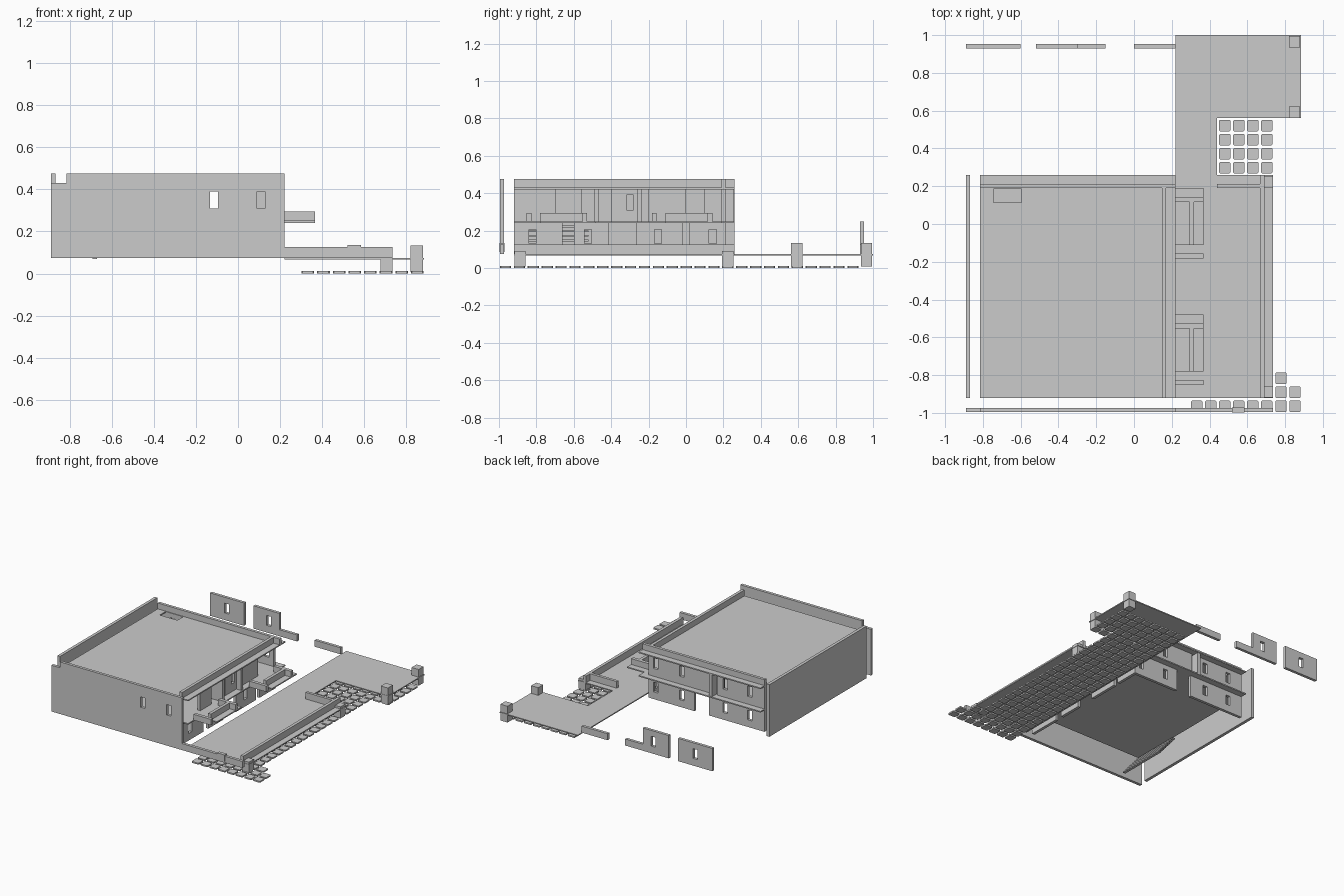
import bpy, bmesh
from mathutils import Vector

if "Cube" in bpy.data.objects:
    bpy.data.objects.remove(bpy.data.objects["Cube"])

concrete = bpy.data.materials.new("light_grey_concrete")
concrete.diffuse_color = (0.6, 0.6, 0.6, 1)
concrete.use_nodes = True
concrete.node_tree.nodes["Principled BSDF"].inputs["Base Color"].default_value = concrete.diffuse_color


def finish(bm, name):
    bmesh.ops.recalc_face_normals(bm, faces=bm.faces[:])
    me = bpy.data.meshes.new(name)
    bm.to_mesh(me)
    bm.free()
    me.materials.append(concrete)
    ob = bpy.data.objects.new(name, me)
    bpy.context.collection.objects.link(ob)
    return ob


def add_box(bm, x0, x1, y0, y1, z0, z1):
    vs = bmesh.ops.create_cube(bm, size=1)["verts"]
    for v in vs:
        v.co = Vector(((x0 + x1) / 2 + v.co.x * (x1 - x0),
                       (y0 + y1) / 2 + v.co.y * (y1 - y0),
                       (z0 + z1) / 2 + v.co.z * (z1 - z0)))


def box(name, *dims):
    bm = bmesh.new()
    add_box(bm, *dims)
    return finish(bm, name)


def rect(a0, a1, b0, b1):
    return [(a0, b0), (a1, b0), (a1, b1), (a0, b1)]


def panel(name, axis, start, depth, outline, holes=()):
    """Flat outline with holes, extruded along the named axis."""
    place = {"x": lambda a, b: (start, a, b),
             "y": lambda a, b: (a, start, b),
             "z": lambda a, b: (a, b, start)}[axis]
    push = {"x": (depth, 0, 0), "y": (0, depth, 0), "z": (0, 0, depth)}[axis]
    bm = bmesh.new()
    for loop in [outline, *holes]:
        vs = [bm.verts.new(place(a, b)) for a, b in loop]
        for i, v in enumerate(vs):
            bm.edges.new((v, vs[(i + 1) % len(vs)]))
    bmesh.ops.triangle_fill(bm, use_beauty=True, edges=bm.edges[:])
    geo = bmesh.ops.extrude_face_region(bm, geom=bm.faces[:])["geom"]
    moved = [g for g in geo if isinstance(g, bmesh.types.BMVert)]
    bmesh.ops.translate(bm, verts=moved, vec=push)
    return finish(bm, name)


LOW, UP = (0.13, 0.205), (0.31, 0.39)       # window heights per storey
Z0, RAIL, MID, ROOF, TOP = 0.075, 0.125, 0.25, 0.43, 0.475


def windows(centres, heights):
    return [rect(c - 0.019, c + 0.019, *heights) for c in centres]


# outer side walls
panel("front_wall", "y", -0.995, 0.022,
      [(-0.89, Z0), (0.735, Z0), (0.735, RAIL), (0.22, RAIL),
       (0.22, TOP), (-0.815, TOP), (-0.815, ROOF), (-0.89, ROOF)],
      windows((-0.113, 0.11), UP))
box("front_wall_block", 0.52, 0.585, -0.997, -0.971, 0.085, 0.135)
box("left_wall", -0.89, -0.867, -0.92, 0.26, Z0, TOP)

# roof and middle floor
hatch = rect(-0.745, -0.595, 0.115, 0.185)
panel("roof_slab", "z", ROOF - 0.009, 0.009,
      rect(-0.815, 0.22, -0.92, 0.26), [hatch])
box("middle_floor", -0.815, 0.22, -0.92, 0.26, MID - 0.009, MID)
box("back_parapet", -0.815, 0.22, 0.19, 0.212, ROOF, TOP)
box("right_parapet", 0.147, 0.17, -0.92, 0.19, ROOF, TOP)

# back wall panels of the house
for name, a, b, z0, z1, cs, hs in [
        ("back_upper_right", -0.36, 0.17, MID, ROOF - 0.009, (-0.113, 0.11), UP),
        ("back_upper_left", -0.815, -0.41, MID, ROOF - 0.009, (-0.69, -0.48), UP),
        ("back_lower_right", -0.22, 0.17, Z0, MID - 0.009, (-0.113, 0.11), LOW),
        ("back_lower_left", -0.815, -0.345, Z0, MID - 0.009, (-0.69, -0.48), LOW)]:
    panel(name, "y", 0.19, 0.022, rect(a, b, z0, z1), windows(cs, hs))
box("back_divider", -0.40, -0.375, 0.1, 0.255, MID, ROOF - 0.009)

# right facade panels
for i, (a, b, c) in enumerate([(-0.92, -0.66, -0.82), (-0.60, -0.415, -0.525),
                               (-0.265, -0.02, -0.15), (0.02, 0.19, 0.143)]):
    panel(f"facade_lower_{i}", "x", 0.147, 0.022,
          rect(a, b, Z0, MID - 0.009), windows((c,), LOW))
for i, (a, b, cs) in enumerate([(-0.70, -0.56, ()), (-0.40, -0.26, (-0.30,)),
                                (-0.20, 0.0, ())]):
    panel(f"facade_upper_{i}", "x", 0.147, 0.022,
          rect(a, b, MID, ROOF - 0.009), windows(cs, UP))
for i, y in enumerate((-0.478, -0.25)):
    box(f"facade_fin_{i}", 0.03, 0.21, y - 0.012, y + 0.012, MID, ROOF - 0.009)

# balconies with railings
for i, y in enumerate((0.0, -0.67)):
    box(f"balcony_floor_{i}", 0.22, 0.367, y - 0.11, y + 0.19, MID - 0.009, MID)
    box(f"balcony_end_rail_{i}", 0.22, 0.367, y + 0.116, y + 0.142, MID, 0.295)
    box(f"balcony_side_rail_{i}", 0.293, 0.317, y - 0.11, y + 0.116, MID, 0.295)
    box(f"balcony_loose_rail_{i}", 0.22, 0.367, y - 0.182, y - 0.157, MID, 0.295)

# staircase
for i in range(7):
    x = -0.67 - i * 0.0207
    z = 0.068 + i * 0.025
    box(f"stair_tread_{i}", x - 0.0207, x, -0.92, -0.52, z, z + 0.009)

# raised terrace with its low walls
panel("terrace_slab", "z", 0.066, 0.008,
      [(0.22, -0.92), (0.737, -0.92), (0.737, 0.26), (0.44, 0.26),
       (0.44, 0.56), (0.885, 0.56), (0.885, 1.0), (0.22, 1.0)])
box("terrace_side_wall", 0.667, 0.69, -0.92, 0.26, 0.074, RAIL)
box("terrace_return_wall", 0.44, 0.667, 0.19, 0.212, 0.074, RAIL)

# corner posts
for i, y in enumerate((-0.888, 0.223)):
    box(f"terrace_post_{i}", 0.677, 0.735, y - 0.03, y + 0.03, 0.008, 0.09)
for i, y in enumerate((0.592, 0.965)):
    box(f"yard_post_{i}", 0.82, 0.88, y - 0.03, y + 0.03, 0.008, 0.133)

# free-standing yard walls
panel("yard_wall_left", "y", 0.93, 0.022, rect(-0.89, -0.6, Z0, MID),
      windows((-0.745,), LOW))
panel("yard_wall_middle", "y", 0.93, 0.022,
      [(-0.52, Z0), (-0.15, Z0), (-0.15, RAIL), (-0.30, RAIL),
       (-0.30, MID), (-0.52, MID)], windows((-0.39,), LOW))
box("yard_wall_low", 0.0, 0.22, 0.93, 0.952, Z0, RAIL)

# paving stones with chamfered corners
bm = bmesh.new()
for r in range(26):
    for c in range(8):
        y = -0.965 + r * 0.0743
        if c >= 6 and 0 < r and not (r == 1 or (r == 2 and c == 6) or y > 0.58):
            continue
        x = 0.332 + c * 0.0743
        h, k = 0.03, 0.025
        pts = [(-k, -h), (k, -h), (h, -k), (h, k), (k, h), (-k, h), (-h, k), (-h, -k)]
        lo = [bm.verts.new((x + a, y + b, 0)) for a, b in pts]
        hi = [bm.verts.new((x + a, y + b, 0.011)) for a, b in pts]
        bm.faces.new(lo[::-1])
        bm.faces.new(hi)
        for i in range(8):
            j = (i + 1) % 8
            bm.faces.new((lo[i], lo[j], hi[j], hi[i]))
finish(bm, "paving_stones")
